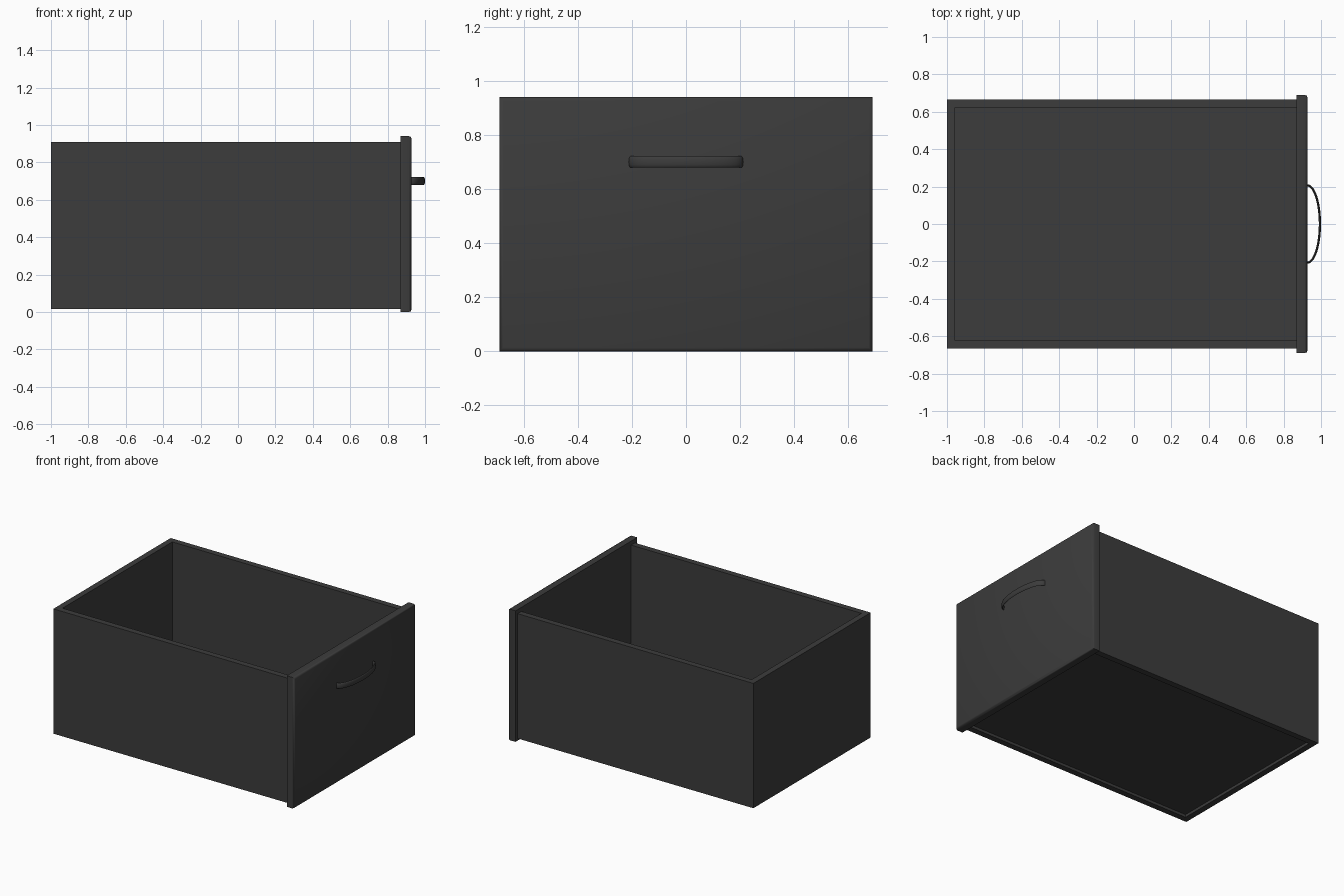
import bpy, bmesh
from math import sin, cos, pi, radians

if "Cube" in bpy.data.objects:
    bpy.data.objects.remove(bpy.data.objects["Cube"], do_unlink=True)

# Single dark charcoal finish
charcoal = bpy.data.materials.new("charcoal")
charcoal.use_nodes = True
colour = (0.045, 0.045, 0.045, 1)
charcoal.diffuse_color = colour
charcoal.node_tree.nodes["Principled BSDF"].inputs["Base Color"].default_value = colour


def finish(name, bm, smooth_angle=None):
    bmesh.ops.recalc_face_normals(bm, faces=bm.faces)
    mesh = bpy.data.meshes.new(name)
    bm.to_mesh(mesh)
    bm.free()
    mesh.materials.append(charcoal)
    obj = bpy.data.objects.new(name, mesh)
    bpy.context.collection.objects.link(obj)
    if smooth_angle:
        bpy.ops.object.select_all(action='DESELECT')
        obj.select_set(True)
        bpy.context.view_layer.objects.active = obj
        bpy.ops.object.shade_smooth_by_angle(angle=radians(smooth_angle))
    return obj


def extruded(outline, z0, z1):
    """Solid made by raising a flat outline from z0 to z1."""
    bm = bmesh.new()
    base = bm.faces.new([bm.verts.new((x, y, z0)) for x, y in outline])
    raised = bmesh.ops.extrude_face_region(bm, geom=[base])["geom"]
    verts = [v for v in raised if isinstance(v, bmesh.types.BMVert)]
    bmesh.ops.translate(bm, verts=verts, vec=(0, 0, z1 - z0))
    return bm


def rect(x0, x1, half):
    return [(x0, -half), (x1, -half), (x1, half), (x0, half)]


BACK, PANEL, FACE = -1.0, 0.87, 0.928   # positions along the drawer
HALF, WALL = 0.665, 0.043

# Side and rear walls as one U-shaped solid, open toward the face panel
inner = HALF - WALL
u_shape = [(PANEL, -HALF), (PANEL, -inner), (BACK + WALL, -inner),
           (BACK + WALL, inner), (PANEL, inner), (PANEL, HALF),
           (BACK, HALF), (BACK, -HALF)]
finish("drawer_walls", extruded(u_shape, 0.015, 0.91))

# Floor, set slightly above the bottom of the walls
finish("drawer_floor", extruded(rect(BACK + WALL, PANEL, inner), 0.035, 0.06))

# Face panel with softened outer edges
bm = extruded(rect(PANEL, FACE, 0.69), 0, 0.94)
outer = [e for e in bm.edges if all(v.co.x > FACE - 0.001 for v in e.verts)]
bmesh.ops.bevel(bm, geom=outer, offset=0.014, segments=2, profile=0.5,
                affect='EDGES')
finish("face_panel", bm, 60)

# Bowed handle: flattened oval section swept along a half ellipse
STEPS, SIDES = 28, 12
REACH, SPAN = 0.067, 0.206
bm = bmesh.new()
rings = []
for i in range(STEPS + 1):
    t = pi * i / STEPS - pi / 2
    nx, ny = cos(t) / REACH, sin(t) / SPAN
    length = (nx * nx + ny * ny) ** 0.5
    ring = []
    for j in range(SIDES):
        a = 2 * pi * j / SIDES
        out = 0.006 * cos(a) / length
        ring.append(bm.verts.new((FACE - 0.001 + REACH * cos(t) + nx * out,
                                  SPAN * sin(t) + ny * out,
                                  0.7 + 0.021 * sin(a))))
    rings.append(ring)
for r, s in zip(rings, rings[1:]):
    for j in range(SIDES):
        k = (j + 1) % SIDES
        bm.faces.new((r[j], r[k], s[k], s[j]))
bm.faces.new(rings[0])
bm.faces.new(rings[-1])
finish("handle", bm, 50)
